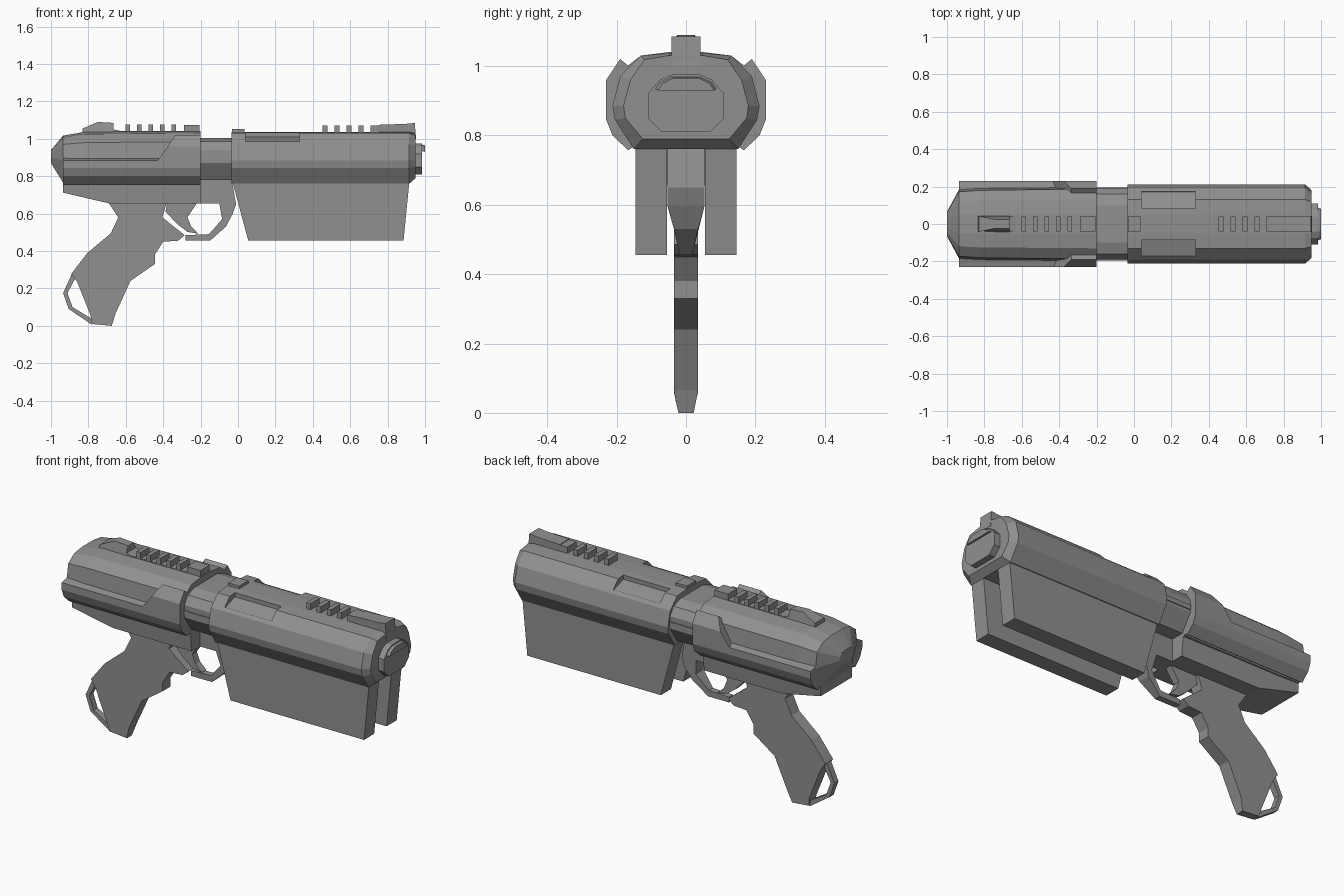
import bpy, bmesh

if "Cube" in bpy.data.objects:
    bpy.data.objects.remove(bpy.data.objects["Cube"])

# Dark gunmetal shared by every part
metal = bpy.data.materials.new("dark_grey")
metal.diffuse_color = (.28, .28, .28, 1)
metal.use_nodes = True
metal.node_tree.nodes["Principled BSDF"].inputs["Base Color"].default_value = metal.diffuse_color

def make(name, sections):
    """Skin a row of matching closed cross-sections and cap both ends."""
    bm = bmesh.new()
    rings = [[bm.verts.new(p) for p in s] for s in sections]
    n = len(rings[0])
    for a, b in zip(rings, rings[1:]):
        for i in range(n):
            j = (i + 1) % n
            bm.faces.new((a[i], a[j], b[j], b[i]))
    bm.faces.new(rings[0][::-1])
    bm.faces.new(rings[-1])
    bmesh.ops.recalc_face_normals(bm, faces=bm.faces)
    me = bpy.data.meshes.new(name)
    bm.to_mesh(me)
    bm.free()
    me.materials.append(metal)
    ob = bpy.data.objects.new(name, me)
    bpy.context.collection.objects.link(ob)
    return ob

def plate(name, outline, half, y=0.0):
    """Side-view (x, z) outline thickened in y; half may depend on z."""
    h = half if callable(half) else (lambda z: half)
    return make(name, [[(px, y + s * h(pz), pz) for px, pz in outline] for s in (-1, 1)])

def box(name, x0, x1, z0, z1, half):
    return plate(name, [(x0, z0), (x1, z0), (x1, z1), (x0, z1)], half)

def ring(x, half):
    """Full (y, z) cross-section mirrored from its right half, top to bottom."""
    return [(x, y, z) for y, z in half] + [(x, -y, z) for y, z in reversed(half)]

def mirror_y(ob):
    m = ob.modifiers.new("mirror", 'MIRROR')
    m.use_axis = (False, True, False)

# Front housing with chamfered nose
front = [(.05, 1.037), (.13, 1.03), (.19, .97), (.212, .885), (.205, .845), (.15, .76)]
nose = [(.05, 1.03), (.12, 1.018), (.16, .96), (.18, .885), (.175, .85), (.125, .79)]
housing = make("front_housing", [ring(-.035, front), ring(.915, front), ring(.95, nose)])

# Shallow recesses either side of the housing's top ridge
for s in (-1, 1):
    cut = [(.085, 1.1), (.085, 1.01), (.172, .982), (.25, 1.1)]
    cutter = make("recess_cutter", [[(x, s * y, z) for y, z in cut] for x in (.04, .33)])
    cutter.hide_render = True
    cutter.hide_viewport = True
    b = housing.modifiers.new("recess", 'BOOLEAN')
    b.operation = 'DIFFERENCE'
    b.solver = 'EXACT'
    b.object = cutter

# Muzzle
arch = [(.04, .975), (.075, .96), (.11, .92), (.11, .85), (.07, .81)]
make("muzzle", [ring(.94, arch), ring(.985, arch)])
lip = [(.04, .97), (.075, .955), (.09, .935)]
make("muzzle_lip", [ring(.98, lip), ring(1.0, [(y * .9, z - .005) for y, z in lip])])

# Twin lower magazines
mag = plate("magazine", [(-.035, .79), (.055, .455), (.885, .455), (.918, .79)], .045, .1)
mirror_y(mag)

# Middle neck
neck = [(.1, 1.005), (.16, .985), (.19, .94), (.19, .87), (.13, .78)]
make("neck", [ring(-.22, neck), ring(-.02, neck)])
box("neck_rib", -.21, -.03, .885, .91, .195)

# Rear receiver with tapered end cap
rear = [(.05, 1.04), (.13, 1.03), (.188, .985), (.197, .885), (.15, .76)]
slope = [(.05, 1.037), (.125, 1.025), (.18, .98), (.192, .885), (.148, .76)]
back = [(.05, 1.017), (.12, 1.007), (.172, .97), (.186, .885), (.145, .765)]
tip = [(.02, .94), (.045, .935), (.06, .92), (.065, .9), (.05, .87)]
make("rear_receiver", [ring(-1.0, tip), ring(-.935, back), ring(-.82, slope), ring(-.2, rear)])

# Lower keel of the receiver
plate("receiver_keel", [(-.935, .79), (-.935, .712), (-.69, .655), (-.2, .655), (-.2, .79)],
      lambda z: .14 if z > .7 else .125)

# Side armour panels, with a taller slanted collar near the neck
low = [(.14, .775), (.167, .757), (.212, .8), (.23, .845), (.23, .885), (.17, .9)]
mirror_y(make("side_panel", [[(x, y, z) for y, z in low] for x in (-.935, -.2)]))
mid = [(.17, .85), (.23, .845), (.23, .96), (.19, 1.02), (.165, 1.0)]
slant = [-.44, -.46, -.375, -.335, -.335]
mirror_y(make("side_collar", [[(x, y, z) for x, (y, z) in zip(slant, mid)],
                              [(-.2, y, z) for y, z in mid]]))

# Top rail teeth, sights and blocks
for i in range(5):
    x = -.602 + i * .0617
    box("rear_rail_tooth", x, x + .025, 1.02, 1.077, .04)
    x = .453 + i * .064
    box("front_rail_tooth", x, x + (.045 if i == 4 else .026), 1.02, 1.072, .04)
box("rear_rail_base", -.665, -.2, 1.02, 1.043, .04)
box("rear_rail_block", -.29, -.205, 1.02, 1.075, .04)
box("front_rail_block", -.033, .036, 1.0, 1.052, .04)
plate("rear_sight", [(-.835, 1.02), (-.83, 1.055), (-.75, 1.09), (-.665, 1.085), (-.665, 1.05),
                     (-.62, 1.04), (-.62, 1.02)], lambda z: .025 if z > 1.08 else .042)
plate("front_sight", [(.755, 1.02), (.755, 1.075), (.9, 1.08), (.945, 1.085), (.952, 1.0)], .042)

# Grip, narrowing at the foot
plate("grip", [(-.70, .67), (-.64, .58), (-.68, .495), (-.805, .39), (-.89, .28), (-.86, .235),
               (-.79, .06), (-.78, .01), (-.675, 0), (-.655, .065), (-.575, .24), (-.445, .33),
               (-.445, .38), (-.40, .45), (-.32, .455), (-.285, .485), (-.405, .58), (-.377, .67)],
      lambda z: .022 if z < .03 else .035)

# Lanyard loop behind the grip
plate("lanyard_loop", [(-.885, .285), (-.935, .175), (-.905, .09), (-.78, .005), (-.785, .04),
                       (-.885, .1), (-.912, .175), (-.872, .25)], .018)

# Trigger and guard
plate("trigger", [(-.377, .67), (-.388, .61), (-.32, .54), (-.27, .502), (-.21, .492),
                  (-.25, .53), (-.27, .58), (-.21, .67)], .02)
plate("trigger_guard", [(-.2, .79), (-.2, .655), (-.1, .655), (-.085, .57), (-.155, .49),
                        (-.28, .485), (-.28, .455), (-.15, .455), (-.065, .53), (-.03, .595),
                        (-.01, .65), (-.035, .79)],
      lambda z: .053 if z > .58 else (.035 if z > .52 else .018))
